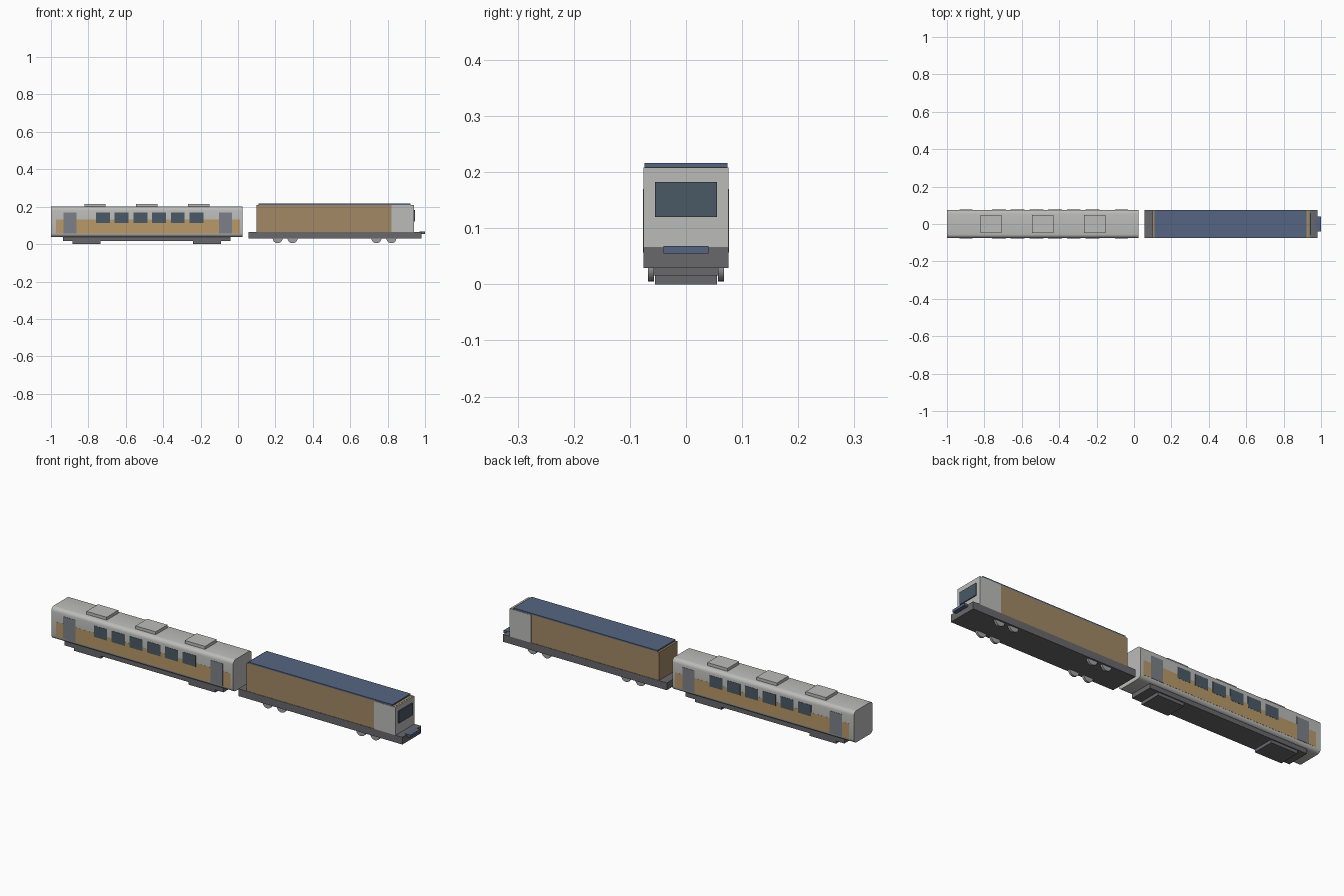
import bpy, bmesh
from math import pi, cos, sin

if "Cube" in bpy.data.objects:
    bpy.data.objects.remove(bpy.data.objects["Cube"])


def material(name, rgb):
    m = bpy.data.materials.new(name)
    m.diffuse_color = (*rgb, 1)
    m.use_nodes = True
    m.node_tree.nodes["Principled BSDF"].inputs["Base Color"].default_value = m.diffuse_color
    return m


SILVER = material("silver", (0.50, 0.50, 0.49))
TAN = material("tan", (0.48, 0.32, 0.14))
OCHRE = material("ochre", (0.36, 0.25, 0.13))
GLASS = material("glass", (0.07, 0.10, 0.13))
DOOR = material("door_grey", (0.20, 0.22, 0.25))
BLUE = material("blue", (0.09, 0.13, 0.22))
DARK = material("dark_grey", (0.14, 0.14, 0.15))
STEEL = material("steel", (0.35, 0.35, 0.35))


def finish(name, bm, mat):
    bmesh.ops.recalc_face_normals(bm, faces=bm.faces)
    me = bpy.data.meshes.new(name)
    bm.to_mesh(me)
    bm.free()
    me.materials.append(mat)
    ob = bpy.data.objects.new(name, me)
    bpy.context.collection.objects.link(ob)
    return ob


def box(name, x, y, z, mat):
    """Box given by its (min, max) range on each axis."""
    bm = bmesh.new()
    bmesh.ops.create_cube(bm, size=1)
    for v in bm.verts:
        v.co = [r[0] if c < 0 else r[1] for c, r in zip(v.co, (x, y, z))]
    return finish(name, bm, mat)


def side_panels(name, x, z, inner, outer, mat):
    """The same thin panel on both long sides."""
    box(name + "_right", x, (-outer, -inner), z, mat)
    box(name + "_left", x, (inner, outer), z, mat)


def rounded_shell(name, x, half_w, z, radius, steps, mat):
    """Rounded rectangle cross-section run along x."""
    bm = bmesh.new()
    ring = []
    corners = [(half_w, z[1]), (-half_w, z[1]), (-half_w, z[0]), (half_w, z[0])]
    for i, (cy, cz) in enumerate(corners):
        oy = cy - radius if cy > 0 else cy + radius
        oz = cz - radius if cz == z[1] else cz + radius
        for k in range(steps + 1):
            a = (i + k / steps) * pi / 2
            ring.append(bm.verts.new((x[0], oy + radius * cos(a), oz + radius * sin(a))))
    face = bm.faces.new(ring)
    ext = bmesh.ops.extrude_face_region(bm, geom=[face], use_keep_orig=True)
    for v in ext["geom"]:
        if isinstance(v, bmesh.types.BMVert):
            v.co.x = x[1]
    return finish(name, bm, mat)


# Passenger coach: body, underframe and bogies
rounded_shell("coach_body", (-1.0, 0.025), 0.075, (0.038, 0.2), 0.02, 4, SILVER)
box("coach_underframe", (-0.935, -0.04), (-0.06, 0.06), (0.016, 0.045), DARK)
for i, cx in enumerate((-0.81, -0.165)):
    box(f"coach_bogie_{i}", (cx - 0.075, cx + 0.075), (-0.055, 0.055), (0, 0.03), DARK)

# Coach side stripe, windows and doors
side_panels("coach_stripe", (-0.973, 0.01), (0.057, 0.132), 0.07, 0.0755, TAN)
for i in range(6):
    cx = -0.722 + 0.1 * i
    side_panels(f"coach_window_{i}", (cx - 0.037, cx + 0.037), (0.113, 0.17), 0.07, 0.0762, GLASS)
for i, cx in enumerate((-0.898, -0.067)):
    side_panels(f"coach_door_{i}", (cx - 0.034, cx + 0.034), (0.057, 0.17), 0.07, 0.0765, DOOR)

# Roof equipment
for i, cx in enumerate((-0.765, -0.488, -0.21)):
    box(f"roof_unit_{i}", (cx - 0.057, cx + 0.057), (-0.047, 0.047), (0.19, 0.215), SILVER)

# Locomotive: deck, engine housing, roof and cab
box("loco_deck", (0.055, 0.98), (-0.076, 0.076), (0.029, 0.066), DARK)
box("loco_housing", (0.10, 0.935), (-0.074, 0.074), (0.066, 0.209), OCHRE)
box("loco_roof", (0.11, 0.922), (-0.074, 0.074), (0.209, 0.216), BLUE)
box("loco_cab", (0.82, 0.942), (-0.076, 0.076), (0.066, 0.208), SILVER)
box("cab_windscreen", (0.94, 0.947), (-0.055, 0.055), (0.12, 0.182), GLASS)
box("front_buffer", (0.97, 1.0), (-0.04, 0.04), (0.055, 0.068), BLUE)

# Locomotive wheels
for i, cx in enumerate((0.212, 0.292, 0.74, 0.82)):
    for side, sy in (("right", -1), ("left", 1)):
        bm = bmesh.new()
        bmesh.ops.create_cone(bm, cap_ends=True, segments=20, radius1=0.027, radius2=0.027, depth=0.011)
        for v in bm.verts:
            px, py, pz = v.co
            v.co = (cx + px, sy * 0.0625 + pz, 0.032 + py)
        finish(f"wheel_{i}_{side}", bm, STEEL)

# Smooth only the rounded parts
bpy.ops.object.select_all(action="DESELECT")
for ob in bpy.data.objects:
    if ob.name.startswith(("coach_body", "wheel_")):
        ob.select_set(True)
        bpy.context.view_layer.objects.active = ob
bpy.ops.object.shade_smooth_by_angle(angle=0.6)
